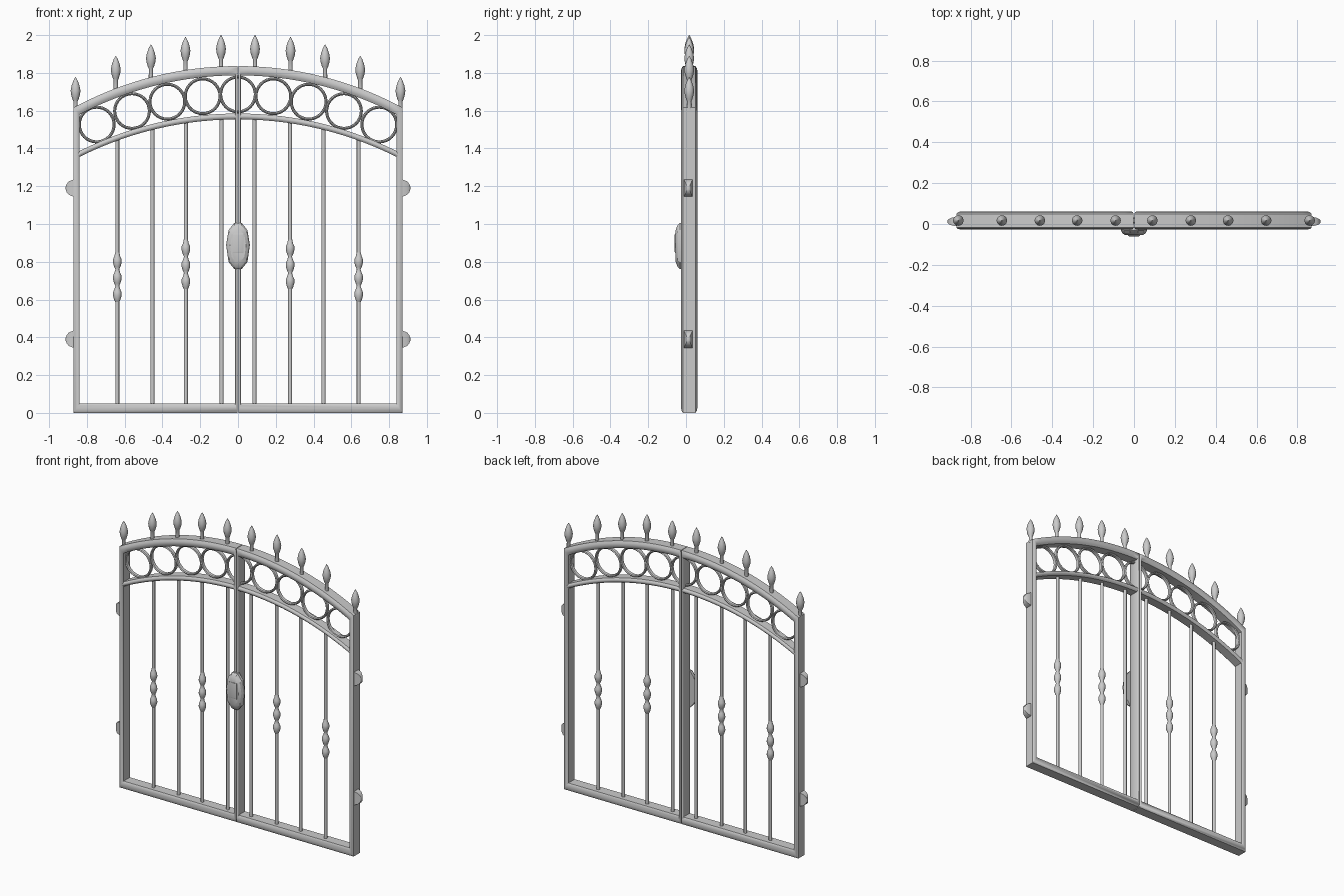
import bpy, bmesh, math

if "Cube" in bpy.data.objects:
    bpy.data.objects.remove(bpy.data.objects["Cube"])

YC = 0.017          # middle plane of the gate


def arc(z0, r, x):
    return z0 - r + math.sqrt(r * r - x * x)


def loft(bm, loops, wrap=False, caps=True):
    """Skin a list of closed loops; wrap joins the last loop to the first."""
    rows = [[bm.verts.new(p) for p in lp] for lp in loops]
    n = len(rows[0])
    for i in range(len(rows) if wrap else len(rows) - 1):
        a, b = rows[i], rows[(i + 1) % len(rows)]
        for j in range(n):
            k = (j + 1) % n
            bm.faces.new((a[j], a[k], b[k], b[j]))
    if caps and not wrap:
        bm.faces.new(rows[0])
        bm.faces.new(rows[-1])


def finish(name, bm, mirror=True, angle=40):
    bmesh.ops.recalc_face_normals(bm, faces=bm.faces)
    me = bpy.data.meshes.new(name)
    bm.to_mesh(me)
    bm.free()
    ob = bpy.data.objects.new(name, me)
    bpy.context.collection.objects.link(ob)
    if mirror:
        m = ob.modifiers.new("Mirror", 'MIRROR')
        m.use_mirror_merge = False
    bpy.ops.object.select_all(action='DESELECT')
    ob.select_set(True)
    bpy.context.view_layer.objects.active = ob
    bpy.ops.object.shade_smooth_by_angle(angle=math.radians(angle))
    return ob


def crowned(inner, outer, half):
    """Section loops between two matching outlines, with rounded faces."""
    front = [(0, -half + .01), (.25, -half + .002), (.5, -half),
             (.75, -half + .002), (1, -half + .01)]
    sec = front + [(t, -y) for t, y in reversed(front)]
    return [[(a[0] + (b[0] - a[0]) * t, YC + y, a[1] + (b[1] - a[1]) * t)
             for t, y in sec] for a, b in zip(inner, outer)]


def lathe(bm, x, profile, n=12):
    loft(bm, [[(x + r * math.cos(2 * math.pi * i / n),
                YC + r * math.sin(2 * math.pi * i / n), z) for i in range(n)]
              for r, z in profile])


# leaf frame: bottom rail, stiles and arched top in one loop
N = 20
xo = [0.87 - (0.87 - 0.002) * i / N for i in range(N + 1)]
xi = [0.838 - (0.838 - 0.016) * i / N for i in range(N + 1)]
outer = [(0.002, 0), (0.87, 0)] + [(x, arc(1.836, 1.836, x)) for x in xo]
inner = [(0.016, 0.05), (0.838, 0.05)] + [(x, arc(1.787, 1.80, x)) for x in xi]
bm = bmesh.new()
loft(bm, crowned(inner, outer, 0.043), wrap=True)
finish("leaf_frame", bm)

# lower arched rail
xs = [0.01 + (0.85 - 0.01) * i / N for i in range(N + 1)]
bm = bmesh.new()
loft(bm, crowned([(x, arc(1.554, 1.87, x)) for x in xs],
                 [(x, arc(1.585, 1.87, x)) for x in xs], 0.04))
finish("lower_arch_rail", bm)


# rings between the two arches
def ring(bm, x):
    z = (arc(1.787, 1.80, x) + arc(1.585, 1.87, x)) / 2
    n, rad = 32, 0.092
    sec = [(.008 * math.cos(math.pi * k / 4), .014 * math.sin(math.pi * k / 4))
           for k in range(8)]
    loft(bm, [[(x + (rad + r) * math.cos(2 * math.pi * i / n), YC + y,
                z + (rad + r) * math.sin(2 * math.pi * i / n)) for r, y in sec]
              for i in range(n)], wrap=True)


bm = bmesh.new()
for i in range(1, 5):
    ring(bm, 0.187 * i)
finish("arch_rings", bm)
bm = bmesh.new()
ring(bm, 0)
finish("centre_ring", bm, mirror=False)

# upright bars
bm = bmesh.new()
for x in (0.087, 0.276, 0.453, 0.639):
    lathe(bm, x, [(.0105, 0.03), (.0105, arc(1.57, 1.87, x))])
finish("upright_bars", bm)

# triple beads on two bars of each leaf
bm = bmesh.new()
for x, top in ((0.276, 0.918), (0.639, 0.85)):
    prof = [(.011, top)]
    for k in range(3):
        c = top - 0.048 - 0.087 * k
        prof += [(.015, c + .028), (.022, c + .012), (.023, c - .006),
                 (.017, c - .028), (.010, c - .042)]
    lathe(bm, x, prof)
finish("bar_beads", bm, angle=60)

# spear finials
bm = bmesh.new()
for x, tip in ((.09, 2.0), (.278, 1.99), (.461, 1.95), (.647, 1.89), (.86, 1.778)):
    base = arc(1.82, 1.836, x)
    lathe(bm, x, [(.012, base), (.011, tip - .128), (.016, tip - .118),
                  (.023, tip - .095), (.026, tip - .072), (.021, tip - .045),
                  (.011, tip - .018), (.001, tip)])
finish("spear_finials", bm, angle=60)

# hinge lugs on the outer stiles
bm = bmesh.new()
for z in (0.39, 1.19):
    loft(bm, [[(x, YC - .005 + sy * hy, z + sz * hz)
               for sy, sz in ((-1, -1), (1, -1), (1, 1), (-1, 1))]
              for x, hy, hz in ((.86, .023, .047), (.872, .023, .045),
                                (.895, .018, .036), (.907, .012, .022),
                                (.912, .006, .008))])
finish("hinge_lugs", bm)

# lock plate on the front, with a raised centre
half = [(.020, .122), (.050, .083), (.063, .005), (.050, -.085), (.020, -.122)]
outline = half + [(-x, z) for x, z in reversed(half)]
bm = bmesh.new()
loft(bm, [[(x * s, y, 0.884 + z * s) for x, z in outline]
          for s, y in ((1, -.015), (1, -.033), (.9, -.045), (.68, -.055))])
finish("lock_plate", bm, mirror=False, angle=25)
bm = bmesh.new()
loft(bm, [[(sx * .03 * s, y, 0.898 + sz * .052 * s)
           for sx, sz in ((-1, -1), (1, -1), (1, 1), (-1, 1))]
          for s, y in ((1, -.05), (1, -.058), (.85, -.06))])
finish("lock_boss", bm, mirror=False, angle=25)
